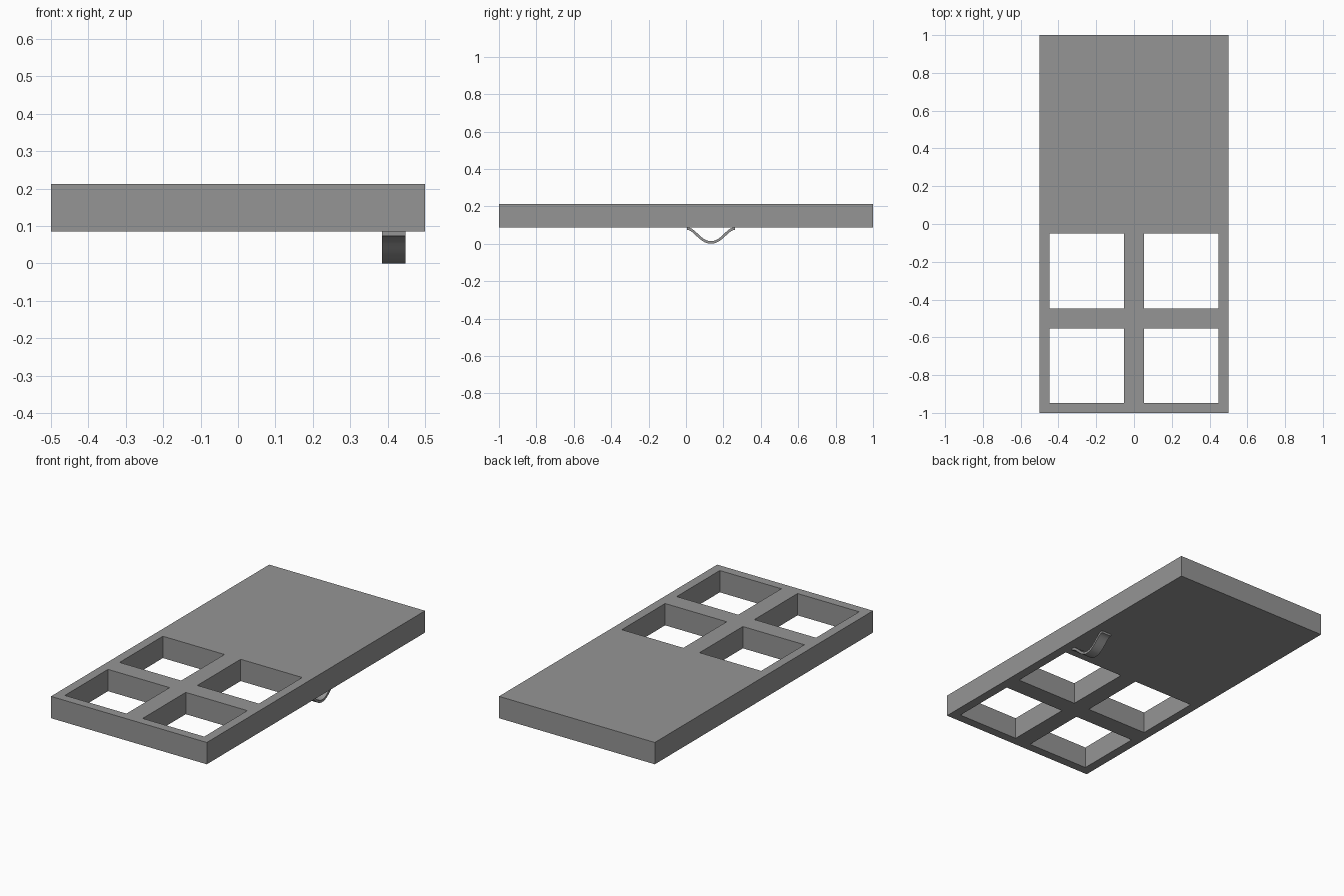
import bpy, bmesh, math
from mathutils import Vector

if "Cube" in bpy.data.objects:
    bpy.data.objects.remove(bpy.data.objects["Cube"])

grey = bpy.data.materials.new("dark_grey")
grey.diffuse_color = (0.3, 0.3, 0.3, 1)
grey.use_nodes = True
grey.node_tree.nodes["Principled BSDF"].inputs["Base Color"].default_value = grey.diffuse_color


def finish(bm, name):
    bmesh.ops.recalc_face_normals(bm, faces=bm.faces[:])
    me = bpy.data.meshes.new(name)
    bm.to_mesh(me)
    bm.free()
    me.materials.append(grey)
    ob = bpy.data.objects.new(name, me)
    bpy.context.collection.objects.link(ob)
    return ob


def extrude(bm, faces, vec):
    ret = bmesh.ops.extrude_face_region(bm, geom=faces)
    verts = [g for g in ret["geom"] if isinstance(g, bmesh.types.BMVert)]
    bmesh.ops.translate(bm, verts=verts, vec=vec)


# Door panel: grid of cells with four window openings left out
BOTTOM, TOP = 0.086, 0.2125
xs = [-0.5, -0.447, -0.052, 0.052, 0.447, 0.5]
ys = [-1.0, -0.948, -0.553, -0.447, -0.05, 1.0]
bm = bmesh.new()
grid = [[bm.verts.new((x, y, BOTTOM)) for y in ys] for x in xs]
for i in range(5):
    for j in range(5):
        if i in (1, 3) and j in (1, 3):
            continue
        bm.faces.new((grid[i][j], grid[i + 1][j], grid[i + 1][j + 1], grid[i][j + 1]))
extrude(bm, bm.faces[:], (0, 0, TOP - BOTTOM))
finish(bm, "door_panel")

# Handle: thin strip bent along a wave with a rounded belly, ends against the panel
N, HALF = 24, 0.0068
Y0, Y1, MID, AMP, BELLY = 0.006, 0.261, 0.0408, 0.037, 0.003
upper, lower = [], []
for k in range(N + 1):
    t = k / N
    a = 2 * math.pi * t
    z = MID + AMP * math.cos(a) + BELLY * math.cos(2 * a)
    slope = -(AMP * math.sin(a) + 2 * BELLY * math.sin(2 * a)) * 2 * math.pi / (Y1 - Y0)
    p = Vector((0, Y0 + (Y1 - Y0) * t, z))
    n = Vector((0, -slope, 1)).normalized() * HALF
    upper.append(p + n)
    lower.append(p - n)
bm = bmesh.new()
up = [bm.verts.new((0.385, p.y, p.z)) for p in upper]
lo = [bm.verts.new((0.385, p.y, p.z)) for p in lower]
side = [bm.faces.new((up[k], up[k + 1], lo[k + 1], lo[k])) for k in range(N)]
extrude(bm, side, (0.0625, 0, 0))
handle = finish(bm, "door_handle")
bpy.context.view_layer.objects.active = handle
handle.select_set(True)
bpy.ops.object.shade_smooth_by_angle(angle=math.radians(30))
